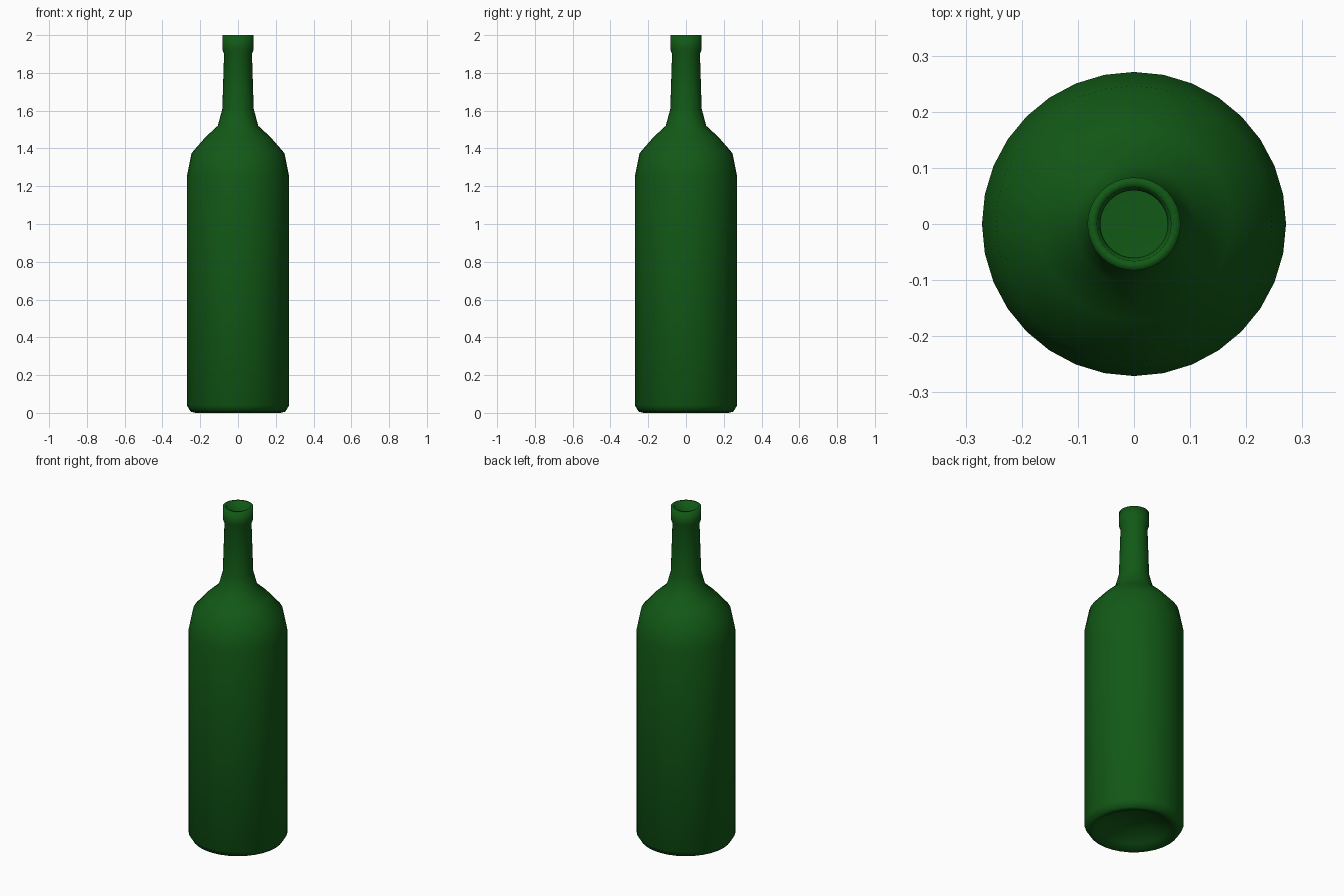
import bpy, bmesh, math
from mathutils import Vector

if "Cube" in bpy.data.objects:
    bpy.data.objects.remove(bpy.data.objects["Cube"])

SIDES = 32

# Half profile (radius, height): punt, base, body, shoulder, neck, lip, then inside wall
profile = [
    (0, 0.08), (0.10, 0.065), (0.19, 0.025), (0.225, 0.0), (0.25, 0.006),
    (0.271, 0.04), (0.271, 1.25), (0.246, 1.375), (0.172, 1.46), (0.107, 1.52),
    (0.083, 1.61), (0.074, 1.90), (0.083, 1.925), (0.083, 2.0),
    (0.066, 2.0), (0.060, 1.90), (0.065, 1.60), (0.09, 1.51), (0.16, 1.44),
    (0.228, 1.36), (0.25, 1.24), (0.25, 0.13), (0.20, 0.11), (0.10, 0.10), (0, 0.095),
]

# Bottle turned around the z axis
bm = bmesh.new()
verts = [bm.verts.new((r, 0, z)) for r, z in profile]
edges = [bm.edges.new(pair) for pair in zip(verts, verts[1:])]
bmesh.ops.spin(bm, geom=verts + edges, cent=(0, 0, 0), axis=(0, 0, 1),
               angle=math.tau, steps=SIDES, use_duplicate=False)
bmesh.ops.remove_doubles(bm, verts=bm.verts, dist=0.0005)
bmesh.ops.recalc_face_normals(bm, faces=bm.faces)
for face in bm.faces:
    face.smooth = True

mesh = bpy.data.meshes.new("bottle")
bm.to_mesh(mesh)
bm.free()
bottle = bpy.data.objects.new("bottle", mesh)
bpy.context.collection.objects.link(bottle)

# Dark green glass
glass = bpy.data.materials.new("green_glass")
glass.diffuse_color = (0.006, 0.10, 0.008, 1)
glass.use_nodes = True
glass.node_tree.nodes["Principled BSDF"].inputs["Base Color"].default_value = glass.diffuse_color
mesh.materials.append(glass)
